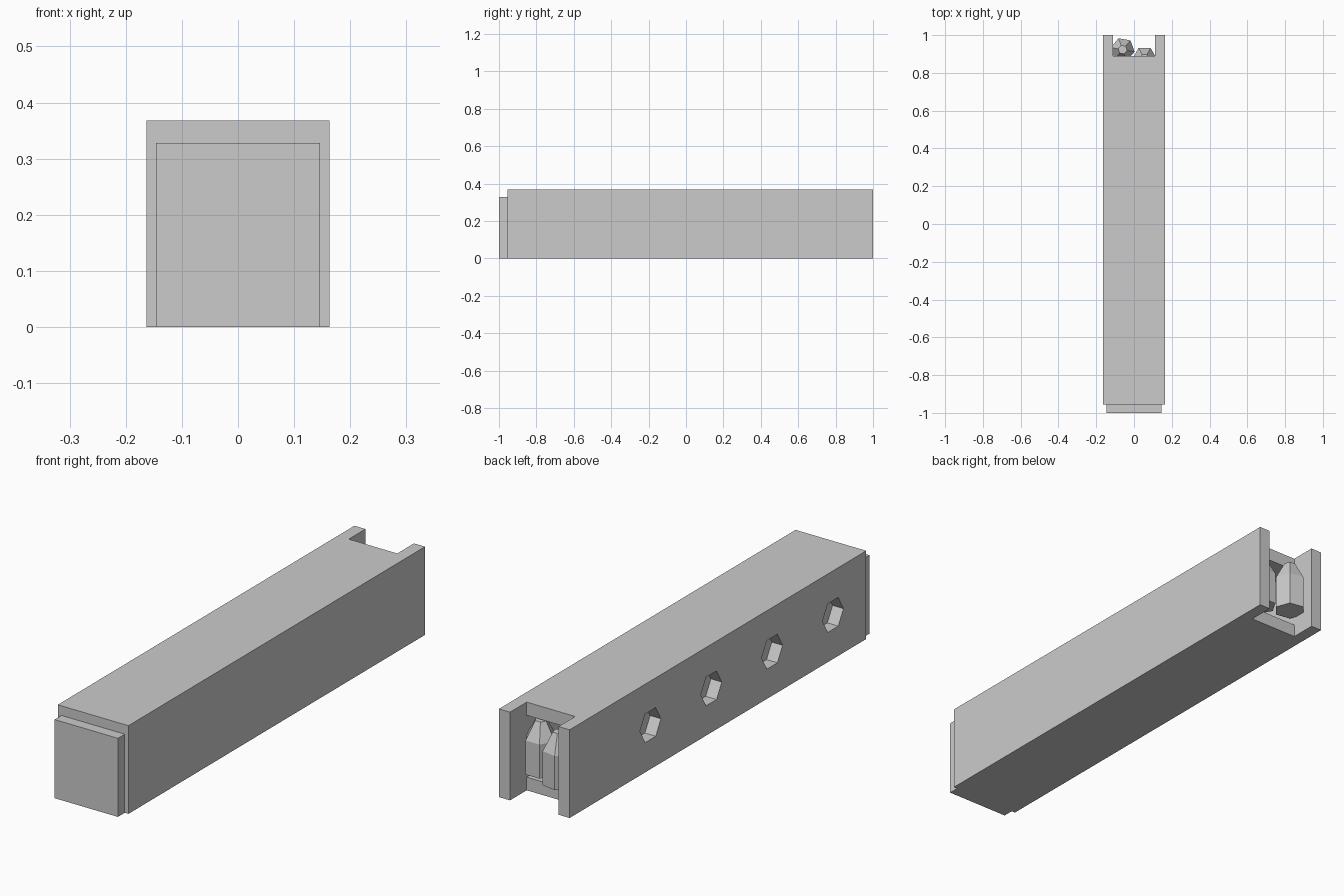
import bpy, bmesh, math
from mathutils import Matrix

if "Cube" in bpy.data.objects:
    bpy.data.objects.remove(bpy.data.objects["Cube"])


def finish(name, bm):
    bmesh.ops.recalc_face_normals(bm, faces=bm.faces)
    me = bpy.data.meshes.new(name)
    bm.to_mesh(me)
    bm.free()
    ob = bpy.data.objects.new(name, me)
    bpy.context.collection.objects.link(ob)
    return ob


def box(name, x0, x1, y0, y1, z0, z1):
    bm = bmesh.new()
    m = Matrix.Translation(((x0 + x1) / 2, (y0 + y1) / 2, (z0 + z1) / 2)) \
        @ Matrix.Diagonal((x1 - x0, y1 - y0, z1 - z0, 1))
    bmesh.ops.create_cube(bm, size=1, matrix=m)
    return finish(name, bm)


def hex_lathe(name, x, y, profile, turn=0):
    """Six-sided solid of revolution from (radius, z) rings."""
    bm = bmesh.new()
    rings = []
    for r, z in profile:
        angles = [turn + math.radians(60 * i) for i in range(6)]
        rings.append([bm.verts.new((x + r * math.cos(a), y + r * math.sin(a), z))
                      for a in angles])
    for lo, hi in zip(rings, rings[1:]):
        for i in range(6):
            j = (i + 1) % 6
            bm.faces.new((lo[i], lo[j], hi[j], hi[i]))
    bm.faces.new(rings[0][::-1])
    bm.faces.new(rings[-1])
    return finish(name, bm)


def cut(target, cutter):
    cutter.hide_render = True
    mod = target.modifiers.new("cut", 'BOOLEAN')
    mod.operation, mod.solver, mod.object = 'DIFFERENCE', 'EXACT', cutter
    bpy.context.view_layer.objects.active = target
    bpy.ops.object.modifier_apply(modifier=mod.name)
    bpy.data.objects.remove(cutter)


# Hollow casing, open at the back, with top and bottom notched
W, IN, H, T = 0.163, 0.112, 0.368, 0.055
casing = box("casing", -W, W, -0.955, 1, 0, H)
cut(casing, box("cavity_cutter", -IN, IN, -0.9, 1.1, T, H - T))
cut(casing, box("notch_cutter", -IN, IN, 0.89, 1.1, -0.1, H + 0.1))

# Four hexagonal windows through the left wall
for i in range(4):
    window = hex_lathe("window_cutter", 0, 0, [(0.069, -0.05), (0.069, 0.05)], math.pi / 2)
    window.data.transform(Matrix.Translation((-W, 0.467 - 0.401 * i, H / 2))
                          @ Matrix.Rotation(math.pi / 2, 4, 'Y'))
    cut(casing, window)

# End plate at the front
box("end_plate", -0.146, 0.146, -1, -0.955, 0, 0.328)

# Two staggered hexagonal cartridges in the open end
profile = [(0.064, 0.088), (0.064, 0.23), (0.024, 0.305)]
hex_lathe("cartridge_left", -0.06, 0.923, profile, math.radians(-10))
hex_lathe("cartridge_right", 0.056, 0.876, profile)
